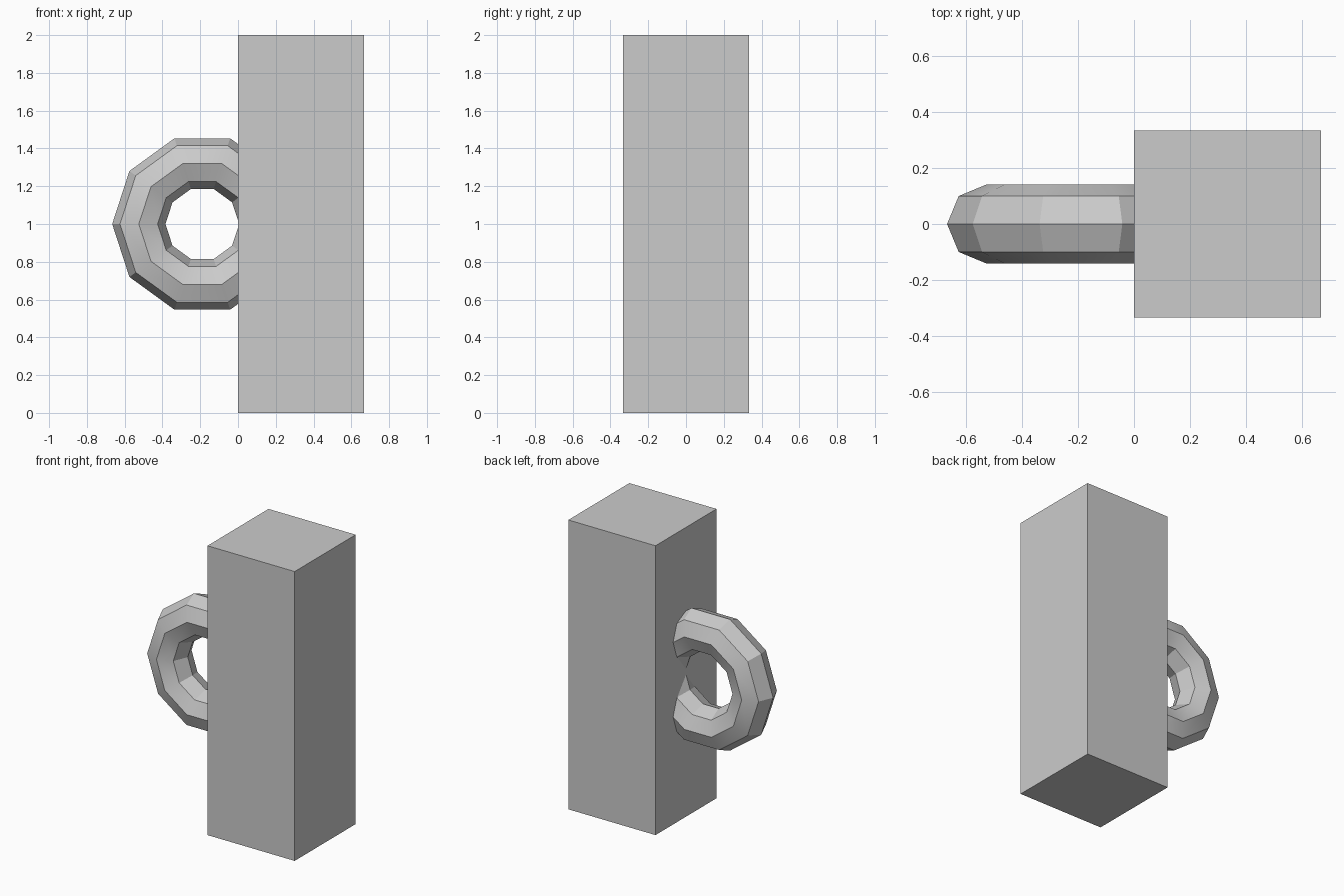
import bpy
import math

cube = bpy.data.objects.get("Cube")
if cube:
    bpy.data.objects.remove(cube, do_unlink=True)

# Single grey
grey = bpy.data.materials.new("plain grey")
grey.use_nodes = True
colour = (0.6, 0.6, 0.6, 1)
grey.diffuse_color = colour
grey.node_tree.nodes["Principled BSDF"].inputs["Base Color"].default_value = colour

# Tall square post
bpy.ops.mesh.primitive_cube_add(size=1, location=(1 / 3, 0, 1))
post = bpy.context.object
post.name = "post"
post.scale = (2 / 3, 2 / 3, 2)
bpy.ops.object.transform_apply(location=False, rotation=False, scale=True)
post.data.materials.append(grey)

# Upright ring handle, partly sunk into the post
bpy.ops.mesh.primitive_torus_add(
    major_segments=10, minor_segments=8, major_radius=0.336, minor_radius=0.141,
    location=(-0.189, 0, 1), rotation=(math.pi / 2, 0, 0))
ring = bpy.context.object
ring.name = "ring_handle"
ring.data.materials.append(grey)
bpy.ops.object.shade_smooth_by_angle(angle=math.radians(30))
